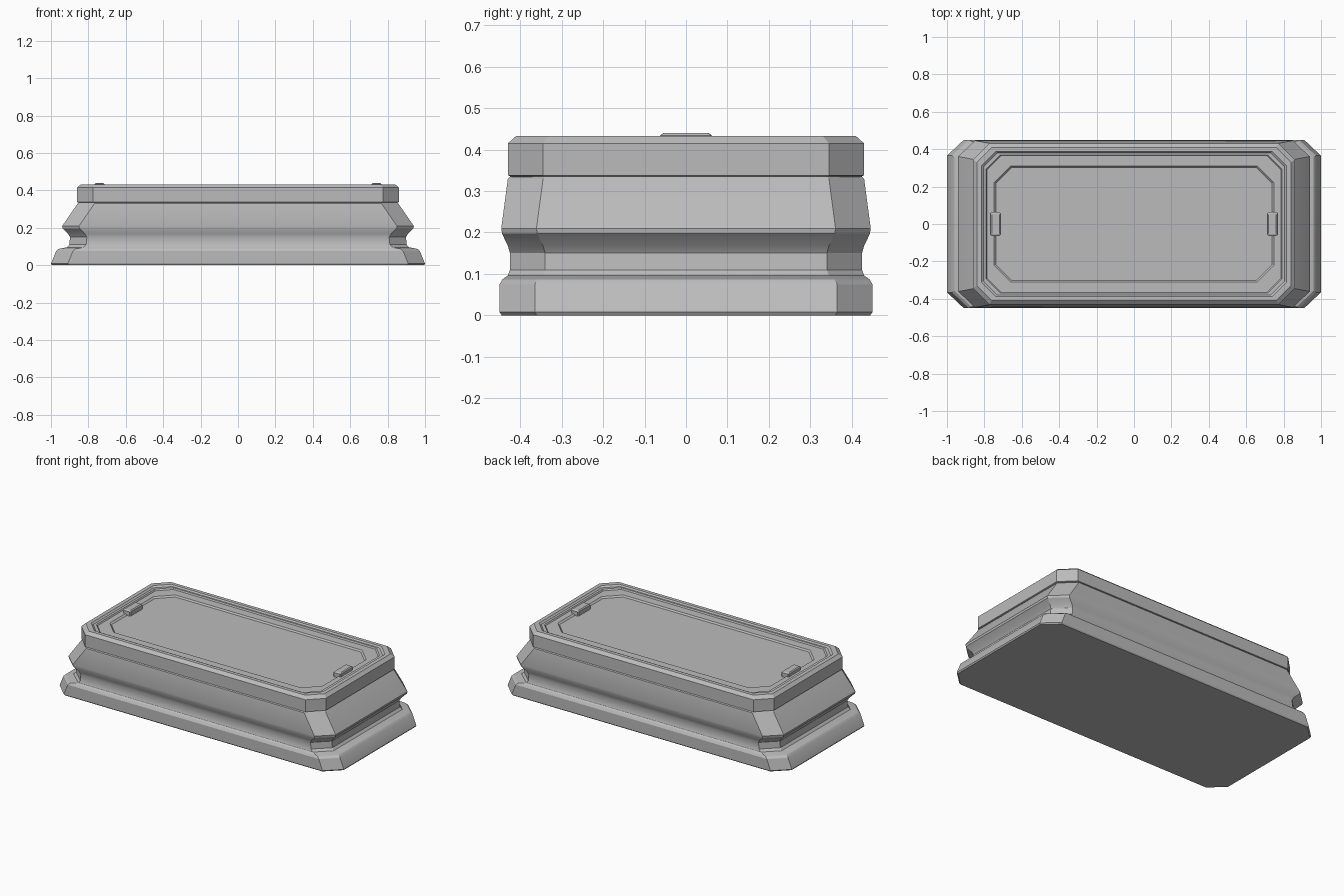
import bpy, bmesh

cube = bpy.data.objects.get("Cube")
if cube:
    bpy.data.objects.remove(cube, do_unlink=True)

grey = bpy.data.materials.new("stone grey")
grey.use_nodes = True
COLOUR = (0.5, 0.5, 0.5, 1)
grey.diffuse_color = COLOUR
grey.node_tree.nodes["Principled BSDF"].inputs["Base Color"].default_value = COLOUR


def ring(bm, hx, hy, z, cx, cy):
    """Rectangle with cut corners, counter-clockwise."""
    ix, iy = hx - cx, hy - cy
    pts = [(hx, -iy), (hx, iy), (ix, hy), (-ix, hy),
           (-hx, iy), (-hx, -iy), (-ix, -hy), (ix, -hy)]
    return [bm.verts.new((x, y, z)) for x, y in pts]


def loft(name, sections, centre_x=0.0):
    """Skin a stack of cut-corner rectangles and cap both ends."""
    bm = bmesh.new()
    rings = [ring(bm, *s) for s in sections]
    for a, b in zip(rings, rings[1:]):
        for i in range(8):
            j = (i + 1) % 8
            bm.faces.new((a[i], a[j], b[j], b[i]))
    bm.faces.new(rings[0][::-1])
    bm.faces.new(rings[-1])
    mesh = bpy.data.meshes.new(name)
    bm.to_mesh(mesh)
    bm.free()
    mesh.materials.append(grey)
    obj = bpy.data.objects.new(name, mesh)
    obj.location.x = centre_x
    bpy.context.collection.objects.link(obj)
    bpy.ops.object.select_all(action="DESELECT")
    obj.select_set(True)
    bpy.context.view_layer.objects.active = obj
    bpy.ops.object.shade_smooth_by_angle(angle=0.45)
    return obj


# Flared foot, waisted neck and sloping body: half length, half width, height
profile = [(0.995, 0.445, 0), (1, 0.45, 0.008), (0.973, 0.45, 0.075),
           (0.96, 0.443, 0.087), (0.915, 0.43, 0.096), (0.902, 0.425, 0.11),
           (0.898, 0.425, 0.15), (0.908, 0.43, 0.168), (0.938, 0.444, 0.197),
           (0.94, 0.446, 0.21), (0.857, 0.43, 0.33), (0.85, 0.423, 0.336)]
loft("pedestal_body", [(x, y, z, 0.09, 0.085) for x, y, z in profile])

# Lid with bevelled rim, stepped tray and sunken panel
lid = [(0.85, 0.42, 0.334, 0.083), (0.86, 0.43, 0.338, 0.085),
       (0.86, 0.43, 0.415, 0.085), (0.84, 0.41, 0.433, 0.08),
       (0.815, 0.387, 0.433, 0.075), (0.805, 0.38, 0.424, 0.075),
       (0.79, 0.37, 0.424, 0.075), (0.785, 0.365, 0.416, 0.075),
       (0.748, 0.31, 0.416, 0.09), (0.738, 0.302, 0.407, 0.085)]
loft("lid", [(x, y, z, c, c) for x, y, z, c in lid])

# Latches at both ends of the panel
for side, sign in (("left", 1), ("right", -1)):
    loft(side + "_latch",
         [(0.026, 0.063, 0.405, 0.005, 0.005), (0.026, 0.063, 0.434, 0.005, 0.005),
          (0.02, 0.055, 0.44, 0.004, 0.004)], sign * 0.74)
